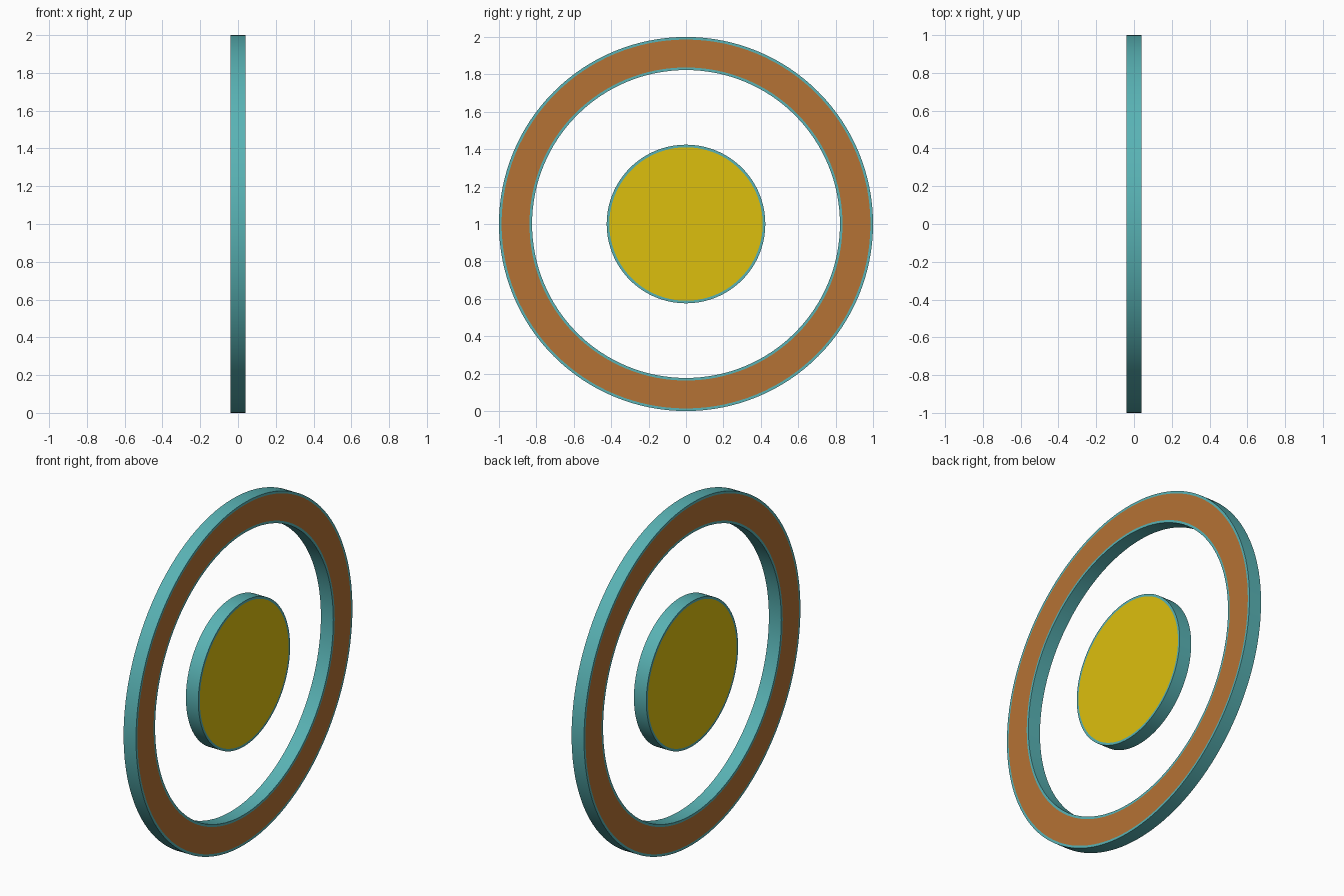
import bpy, bmesh, math

if "Cube" in bpy.data.objects:
    bpy.data.objects.remove(bpy.data.objects["Cube"])

SEG = 128
HALF = 0.04      # half thickness along x
CENTRE_Z = 1.0
BORDER = 0.014   # thin coloured edge line around each face


def material(name, rgb):
    m = bpy.data.materials.new(name)
    m.diffuse_color = (*rgb, 1.0)
    m.use_nodes = True
    m.node_tree.nodes["Principled BSDF"].inputs["Base Color"].default_value = m.diffuse_color
    return m


teal = material("teal_edge", (0.10, 0.45, 0.46))
copper = material("copper_face", (0.46, 0.17, 0.035))
yellow = material("yellow_face", (0.72, 0.52, 0.004))


def circle(bm, radius, x):
    """Circle of vertices around the x axis; radius 0 gives a single centre."""
    if radius == 0:
        return [bm.verts.new((x, 0, 0))] * SEG
    return [bm.verts.new((x, radius * math.cos(2 * math.pi * i / SEG),
                          radius * math.sin(2 * math.pi * i / SEG))) for i in range(SEG)]


def lathe(name, profile, face_mat, closed):
    """Spin (radius, x, material index) points; the index colours the strip to the next point."""
    bm = bmesh.new()
    loops = [circle(bm, r, x) for r, x, _ in profile]
    for k in range(len(profile) if closed else len(profile) - 1):
        a, b = loops[k], loops[(k + 1) % len(loops)]
        for i in range(SEG):
            j = (i + 1) % SEG
            corners = list(dict.fromkeys((a[i], a[j], b[j], b[i])))
            bm.faces.new(corners).material_index = profile[k][2]
    bmesh.ops.recalc_face_normals(bm, faces=bm.faces)
    mesh = bpy.data.meshes.new(name)
    bm.to_mesh(mesh)
    bm.free()
    mesh.materials.append(teal)
    mesh.materials.append(face_mat)
    obj = bpy.data.objects.new(name, mesh)
    obj.location.z = CENTRE_Z
    bpy.context.collection.objects.link(obj)
    bpy.ops.object.select_all(action='DESELECT')
    obj.select_set(True)
    bpy.context.view_layer.objects.active = obj
    bpy.ops.object.shade_smooth_by_angle(angle=math.radians(30))
    return obj


# Outer ring: copper faces on both sides with teal rims
R_OUT, R_IN = 1.0, 0.823
lathe("outer_ring", [
    (R_OUT, HALF, 0), (R_OUT - BORDER, HALF, 1), (R_IN + BORDER, HALF, 0), (R_IN, HALF, 0),
    (R_IN, -HALF, 0), (R_IN + BORDER, -HALF, 1), (R_OUT - BORDER, -HALF, 0), (R_OUT, -HALF, 0),
], copper, True)

# Centre disc: yellow faces on both sides with a teal rim
R_DISC = 0.424
lathe("centre_disc", [
    (0, HALF, 1), (R_DISC - BORDER, HALF, 0), (R_DISC, HALF, 0),
    (R_DISC, -HALF, 0), (R_DISC - BORDER, -HALF, 1), (0, -HALF, 1),
], yellow, False)
